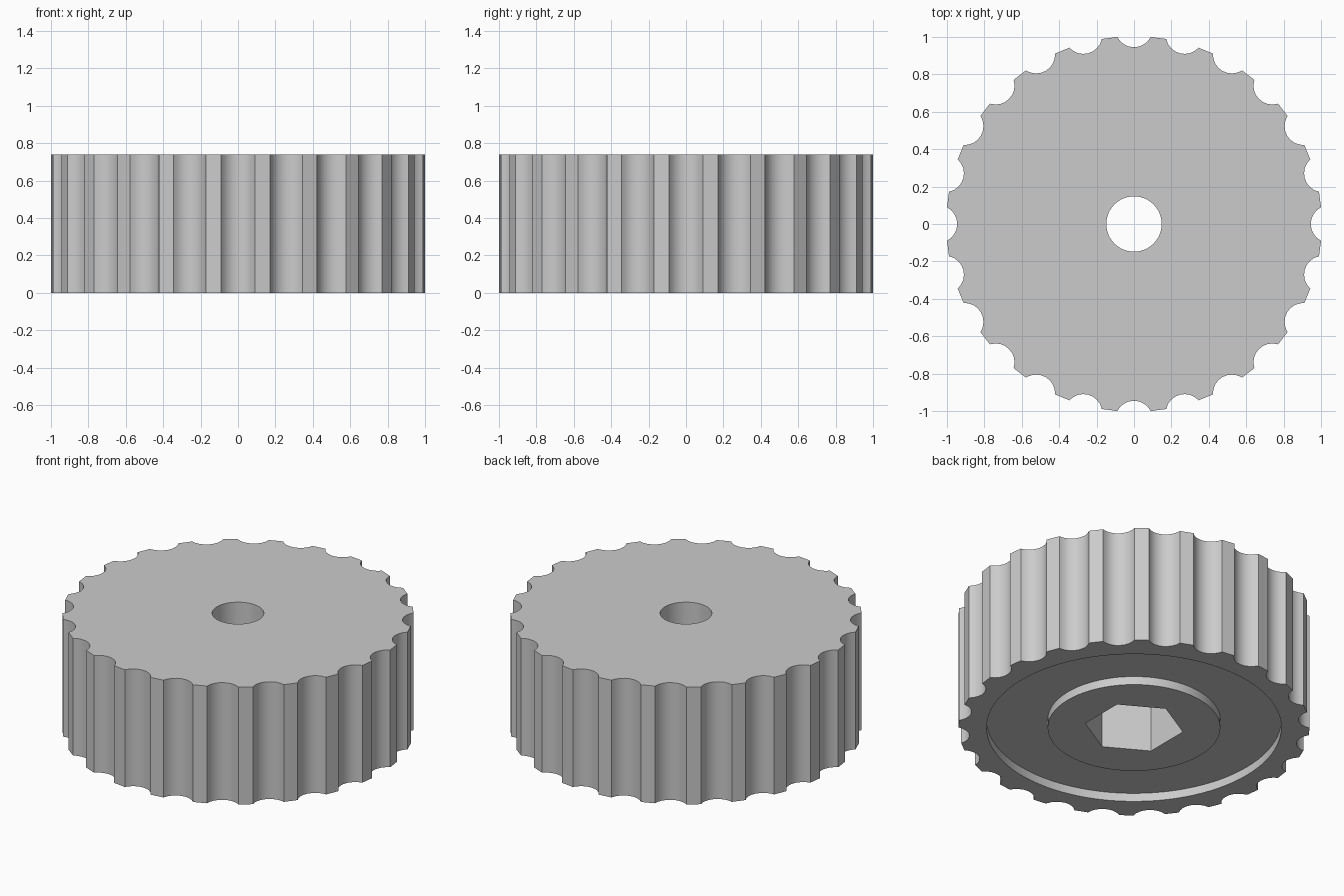
import bpy, bmesh, math
from mathutils import Vector

old = bpy.data.objects.get("Cube")
if old:
    bpy.data.objects.remove(old, do_unlink=True)

# Main dimensions
HEIGHT = 0.74
RADIUS = 1.004
GRIPS = 24
RECESS_DEPTH = 0.053
POCKET_DEPTH = 0.37


def circle(radius, sides, start=0.0):
    return [Vector((radius * math.cos(start + math.tau * i / sides),
                    radius * math.sin(start + math.tau * i / sides)))
            for i in range(sides)]


def grip_outline(groove_radius=0.101, groove_centre=1.046, steps=8):
    """Rim with round finger grooves and flat lands between them."""
    # Where the groove circle meets the rim circle
    x = (RADIUS**2 + groove_centre**2 - groove_radius**2) / (2 * groove_centre)
    y = math.sqrt(RADIUS**2 - x**2)
    half = math.atan2(y, groove_centre - x)
    points = []
    for g in range(GRIPS):
        turn = math.tau * g / GRIPS
        for s in range(steps + 1):
            a = half * (2 * s / steps - 1)
            p = Vector((groove_centre - groove_radius * math.cos(a),
                        groove_radius * math.sin(a)))
            c, n = math.cos(turn), math.sin(turn)
            points.append(Vector((p.x * c - p.y * n, p.x * n + p.y * c)))
    return points


grip = grip_outline()
recess = circle(0.843, 96)
hub = circle(0.494, 72)
pocket = circle(0.283, 6, math.pi / 6)
bore = circle(0.148, 48)

# Closed section: same outline twice makes a wall, same height makes a flat
section = [(grip, HEIGHT), (grip, 0), (recess, 0), (recess, RECESS_DEPTH),
           (hub, RECESS_DEPTH), (hub, 0), (pocket, 0), (pocket, POCKET_DEPTH),
           (bore, POCKET_DEPTH), (bore, HEIGHT)]

bm = bmesh.new()
rings = []
for outline, z in section:
    verts = [bm.verts.new((p.x, p.y, z)) for p in outline]
    edges = [bm.edges.new((v, verts[i - 1])) for i, v in enumerate(verts)]
    rings.append((outline, verts, edges))

for i, (outline, verts, edges) in enumerate(rings):
    next_outline, next_verts, next_edges = rings[(i + 1) % len(rings)]
    if outline is next_outline:
        for k in range(len(verts)):
            bm.faces.new((verts[k - 1], verts[k], next_verts[k], next_verts[k - 1]))
    else:
        bmesh.ops.triangle_fill(bm, edges=edges + next_edges, use_beauty=True)
bmesh.ops.recalc_face_normals(bm, faces=bm.faces[:])

mesh = bpy.data.meshes.new("grip_knob")
bm.to_mesh(mesh)
bm.free()
knob = bpy.data.objects.new("grip_knob", mesh)
bpy.context.collection.objects.link(knob)

# Plain grey
grey = bpy.data.materials.new("plain grey")
grey.use_nodes = True
colour = (0.6, 0.6, 0.6, 1)
grey.diffuse_color = colour
grey.node_tree.nodes["Principled BSDF"].inputs["Base Color"].default_value = colour
mesh.materials.append(grey)

# Round grooves and bores, crisp corners
bpy.ops.object.select_all(action='DESELECT')
knob.select_set(True)
bpy.context.view_layer.objects.active = knob
bpy.ops.object.shade_smooth_by_angle(angle=math.radians(30))
